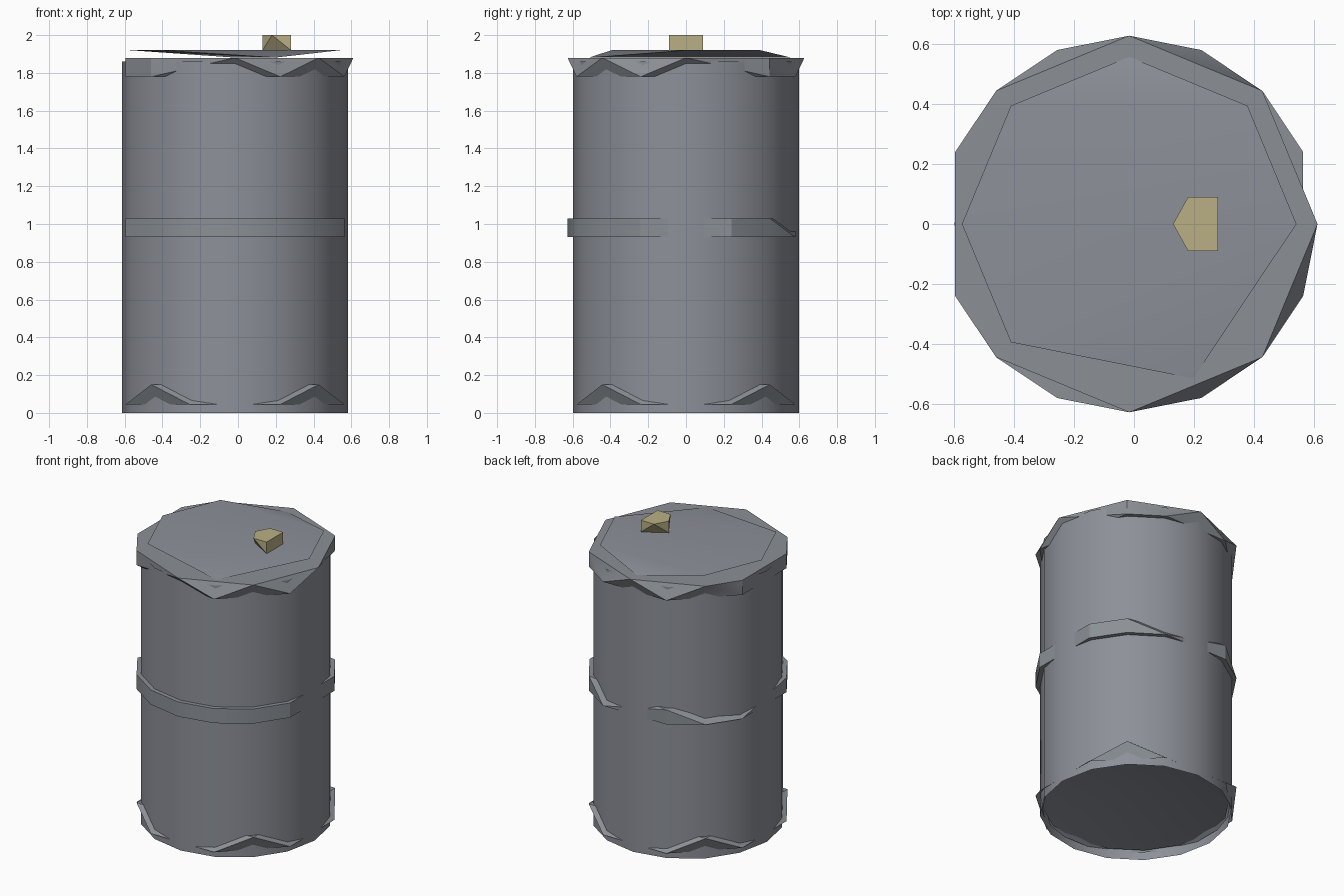
import bpy, bmesh
from math import cos, sin, pi, radians

cube = bpy.data.objects.get("Cube")
if cube:
    bpy.data.objects.remove(cube)

CX = -0.016      # barrel axis
SIDES = 16


def make_material(name, rgb):
    m = bpy.data.materials.new(name)
    m.use_nodes = True
    m.diffuse_color = (*rgb, 1)
    m.node_tree.nodes["Principled BSDF"].inputs["Base Color"].default_value = (*rgb, 1)
    return m


steel = make_material("steel grey", (0.265, 0.28, 0.315))
hoop_steel = make_material("hoop grey", (0.26, 0.28, 0.305))
brass = make_material("dull brass", (0.49, 0.43, 0.235))


def finish(name, bm, mat):
    """Turn a bmesh into a smooth object that keeps its sharp edges."""
    me = bpy.data.meshes.new(name)
    bm.to_mesh(me)
    bm.free()
    me.materials.append(mat)
    ob = bpy.data.objects.new(name, me)
    bpy.context.collection.objects.link(ob)
    bpy.ops.object.select_all(action='DESELECT')
    ob.select_set(True)
    bpy.context.view_layer.objects.active = ob
    bpy.ops.object.shade_smooth_by_angle(angle=radians(30))


def hull(name, points, mat, open_below=False):
    """Faceted convex solid around a few corner points."""
    bm = bmesh.new()
    verts = [bm.verts.new(p) for p in points]
    bmesh.ops.convex_hull(bm, input=verts)
    bmesh.ops.delete(bm, geom=[v for v in bm.verts if not v.link_faces], context='VERTS')
    bmesh.ops.dissolve_limit(bm, angle_limit=0.01, verts=bm.verts, edges=bm.edges)
    bmesh.ops.recalc_face_normals(bm, faces=bm.faces)
    if open_below:
        under = [f for f in bm.faces if f.normal.z < -0.99]
        bmesh.ops.delete(bm, geom=under, context='FACES')
    finish(name, bm, mat)


def corners(steps, z, r=0.627):
    """Points of a sixteen-sided circle, picked by step number."""
    return [(CX + r * cos(2 * pi * s / SIDES), r * sin(2 * pi * s / SIDES), z) for s in steps]


# Drum wall, open at both ends
bm = bmesh.new()
low = [bm.verts.new(p) for p in corners(range(SIDES), 0, 0.598)]
high = [bm.verts.new(p) for p in corners(range(SIDES), 1.86, 0.598)]
for i in range(SIDES):
    j = (i + 1) % SIDES
    bm.faces.new((low[i], low[j], high[j], high[i]))
finish("drum_wall", bm, steel)

# Dished floor, recessed inside the wall
bm = bmesh.new()
rim = [bm.verts.new(p) for p in corners(range(SIDES), 0.06, 0.582)]
apex = bm.verts.new((CX, 0, 0.15))
for i in range(SIDES):
    bm.faces.new((rim[(i + 1) % SIDES], rim[i], apex))
finish("drum_floor", bm, steel)

# Irregular faceted hoops
hull("bottom_hoop", corners(range(1, SIDES, 2), 0.045) + corners(range(2, SIDES, 4), 0.15),
     hoop_steel, open_below=True)
hull("middle_hoop", corners([1, 2, 3, 5, 6, 7, 9, 10, 11, 12, 13, 14, 15], 0.93)
     + corners([1, 2, 5, 9, 10, 11, 12, 13, 14, 15], 1.03), hoop_steel)
hull("top_hoop", corners([2, 3, 5, 7, 9, 10, 13, 15], 1.78)
     + corners([0, 2, 4, 6, 7, 9, 10, 12, 14], 1.88), hoop_steel)

# Bent lid
hull("lid", corners([0, 2, 6, 8, 10], 1.92, 0.557) + corners([4, 13], 1.881, 0.557), steel)

# Bung cap, tapering underneath
top = [(0.13, 0), (0.18, 0.09), (0.18, -0.09), (0.28, 0.09), (0.28, -0.09)]
base = [(0.13, 0), (0.28, 0.09), (0.28, -0.09)]
hull("bung_cap", [(x, y, 2.0) for x, y in top] + [(x, y, 1.92) for x, y in base], brass)
